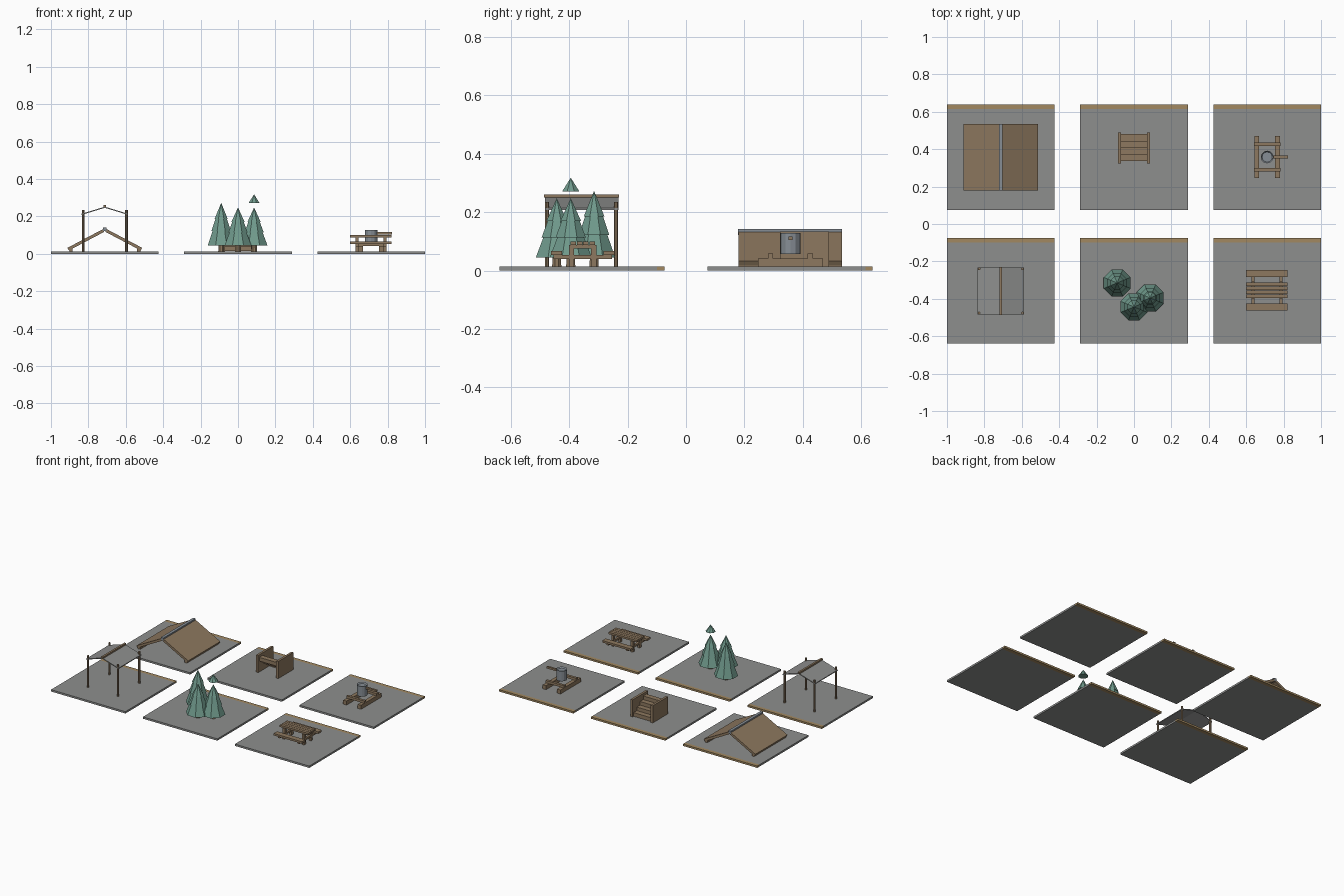
import bpy, bmesh, math
from mathutils import Matrix, Vector

if "Cube" in bpy.data.objects:
    bpy.data.objects.remove(bpy.data.objects["Cube"])


def material(name, rgb):
    m = bpy.data.materials.new(name)
    m.use_nodes = True
    m.diffuse_color = (*rgb, 1)
    m.node_tree.nodes["Principled BSDF"].inputs["Base Color"].default_value = (*rgb, 1)
    return m


STONE = material("ground grey", (0.27, 0.275, 0.27))
WOOD = material("wood brown", (0.27, 0.19, 0.115))
EDGE = material("edge tan", (0.36, 0.25, 0.12))
LEAF = material("pine green", (0.16, 0.32, 0.26))
METAL = material("metal grey", (0.24, 0.27, 0.30))
G = 0.013  # ground level on the tiles


def finish(name, bm, mat):
    bmesh.ops.recalc_face_normals(bm, faces=bm.faces[:])
    me = bpy.data.meshes.new(name)
    bm.to_mesh(me)
    bm.free()
    me.materials.append(mat)
    ob = bpy.data.objects.new(name, me)
    bpy.context.collection.objects.link(ob)
    return ob


def box(name, x, y, z, mat):
    """Box from (low, high) ranges on each axis."""
    bm = bmesh.new()
    bmesh.ops.create_cube(bm, size=1)
    lo, hi = Vector((x[0], y[0], z[0])), Vector((x[1], y[1], z[1]))
    size = hi - lo
    bmesh.ops.transform(bm, verts=bm.verts[:],
                        matrix=Matrix.Translation((lo + hi) / 2) @ Matrix.Diagonal((*size, 1)))
    return finish(name, bm, mat)


def cone(name, x, y, z0, z1, r0, r1, sides, mat):
    bm = bmesh.new()
    bmesh.ops.create_cone(bm, cap_ends=True, segments=sides, radius1=r0, radius2=r1, depth=z1 - z0,
                          matrix=Matrix.Translation((x, y, (z0 + z1) / 2))
                          @ Matrix.Rotation(math.pi / sides, 4, 'Z'))
    return finish(name, bm, mat)


def prism(name, profile, y0, y1, mat):
    """Extrude an x-z profile along y."""
    bm = bmesh.new()
    face = bm.faces.new([bm.verts.new((x, y0, z)) for x, z in profile])
    new = bmesh.ops.extrude_face_region(bm, geom=[face])["geom"]
    bmesh.ops.translate(bm, vec=(0, y1 - y0, 0),
                        verts=[v for v in new if isinstance(v, bmesh.types.BMVert)])
    return finish(name, bm, mat)


def span(c, half):
    return (c - half, c + half)


# Six ground tiles, each with a tan back edge
for cx in (-0.712, 0, 0.712):
    for cy in (-0.357, 0.357):
        box("ground_tile", span(cx, 0.288), (cy - 0.283, cy + 0.258), (0, G), STONE)
        box("tile_back_edge", span(cx, 0.288), (cy + 0.258, cy + 0.283), (0, G), EDGE)

# Tent: two sloped panels, eave beams and a ridge cap
TX = -0.712
for s, side in ((-1, "right"), (1, "left")):
    slope = [(0.004, 0.135), (0.2, 0.032), (0.192, 0.018), (0.004, 0.117)]
    prism("tent_panel_" + side, [(TX + s * x, z) for x, z in slope], 0.18, 0.535, WOOD)
    box("tent_eave_beam_" + side, sorted((TX + s * 0.172, TX + s * 0.19)), (0.18, 0.535), (G, 0.03), WOOD)
box("tent_ridge", span(TX, 0.01), (0.178, 0.535), (0.122, 0.142), METAL)

# Canopy: four posts, thin gabled cover and ridge pole
CY = -0.358
for s, side in ((-1, "right"), (1, "left")):
    slope = [(0, 0.252), (0.125, 0.214), (0.125, 0.208), (0, 0.246)]
    prism("canopy_cover_" + side, [(TX + s * x, z) for x, z in slope], CY - 0.126, CY + 0.126, STONE)
    for t in (-1, 1):
        cone("canopy_post", TX + s * 0.116, CY + t * 0.118, G, 0.235, 0.0075, 0.0075, 8, WOOD)
box("canopy_ridge_pole", span(TX, 0.007), span(CY, 0.128), (0.25, 0.261), WOOD)

# Pine trees: trunk and three stacked skirts
for x, y, top in ((-0.09, -0.315, 0.273), (0, -0.443, 0.248), (0.086, -0.395, 0.248)):
    cone("tree_trunk", x, y, G, 0.06, 0.017, 0.015, 8, WOOD)
    h = top - 0.044
    for a, b, r0, r1 in ((0, 0.36, 0.078, 0.048), (0.34, 0.66, 0.056, 0.03), (0.62, 1, 0.038, 0)):
        cone("tree_skirt", x, y, 0.044 + a * h, 0.044 + b * h, r0, r1, 8, LEAF)
cone("tree_tip", 0.086, -0.395, 0.271, 0.318, 0.032, 0, 8, LEAF)

# Steps: two side panels and four treads rising to the front
for s in (-1, 1):
    box("step_side_panel", span(s * 0.078, 0.008), (0.323, 0.49), (G, 0.133), WOOD)
for i in range(4):
    y = 0.48 - i * 0.036
    z = 0.04 + i * 0.025
    box("step_tread", (-0.07, 0.07), (y - 0.036, y), (z - 0.026, z), WOOD)

# Bucket stand: rails, crossbars, bucket and handle
BX, BY = 0.712, 0.358
for s in (-1, 1):
    box("stand_rail", span(BX + s * 0.056, 0.013), span(BY, 0.112), (G, 0.041), WOOD)
    box("stand_crossbar", span(BX, 0.07), span(BY + s * 0.068, 0.009), (0.041, 0.058), WOOD)
bm = bmesh.new()
bmesh.ops.create_cone(bm, cap_ends=True, segments=12, radius1=0.034, radius2=0.034, depth=0.072,
                      matrix=Matrix.Translation((BX, BY, 0.092)))
lid = max(bm.faces, key=lambda f: f.calc_center_median().z)
bmesh.ops.inset_region(bm, faces=[lid], thickness=0.007)
bmesh.ops.translate(bm, verts=lid.verts[:], vec=(0, 0, -0.008))
finish("bucket", bm, METAL)
box("bucket_handle", (BX + 0.03, BX + 0.112), span(BY, 0.007), (0.104, 0.117), WOOD)

# Picnic table: planks, benches, legs and cross beams
PX, PY = 0.71, -0.354
for i in range(4):
    box("table_plank", span(PX, 0.11), span(PY + (i - 1.5) * 0.0215, 0.0095), (0.087, 0.1), WOOD)
for s in (-1, 1):
    box("bench", span(PX, 0.11), span(PY + s * 0.09, 0.019), (0.053, 0.067), WOOD)
    x = span(PX + s * 0.075, 0.008)
    box("bench_beam", x, span(PY, 0.1), (0.04, 0.053), WOOD)
    box("table_beam", x, span(PY, 0.045), (0.075, 0.087), WOOD)
    for t in (-1, 1):
        box("table_leg", x, span(PY + t * 0.038, 0.009), (G, 0.087), WOOD)
